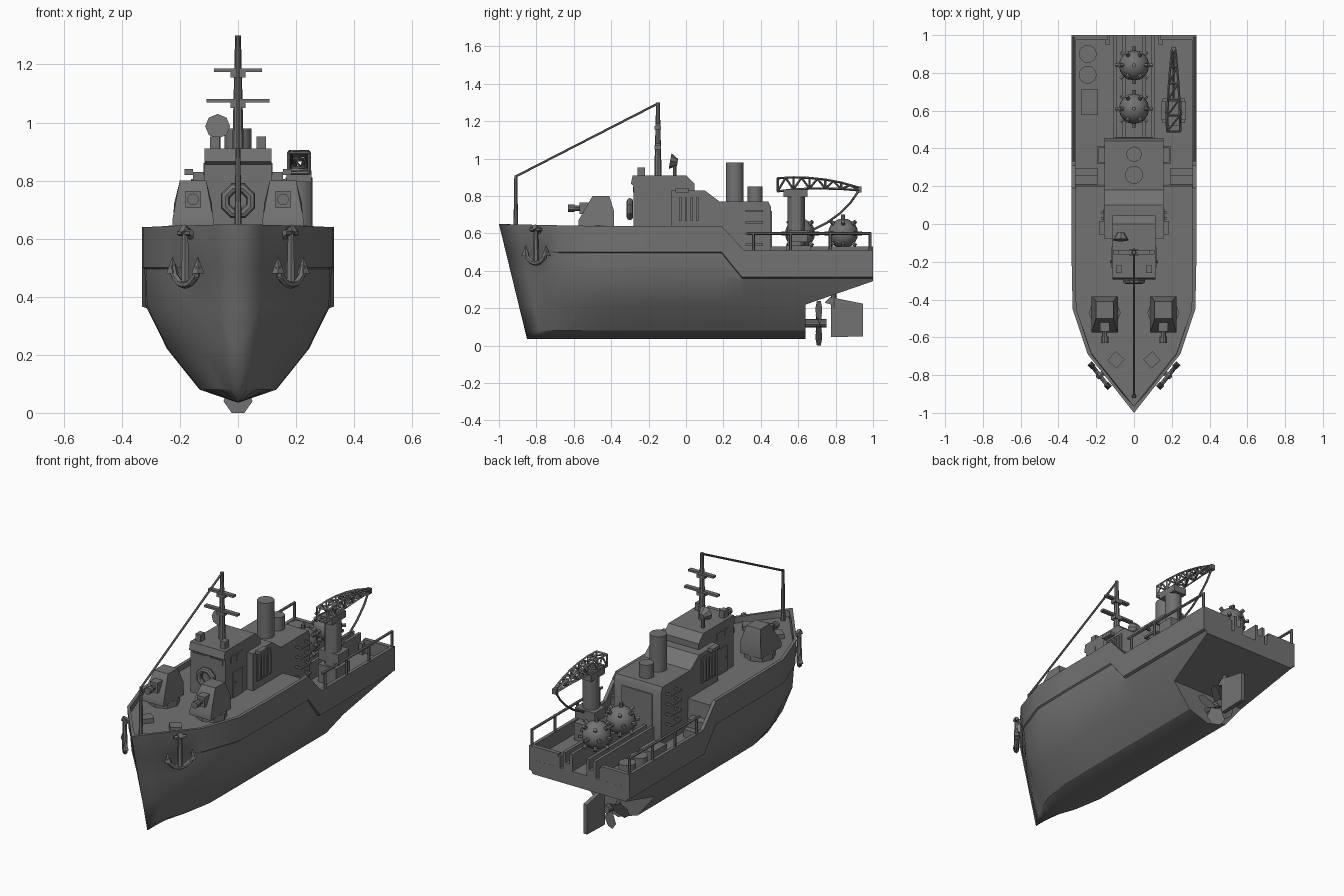
import bpy, bmesh, math
from mathutils import Vector, Matrix

if "Cube" in bpy.data.objects:
    bpy.data.objects.remove(bpy.data.objects["Cube"])

grey = bpy.data.materials.new("ship_grey")
grey.diffuse_color = (0.17, 0.17, 0.17, 1)
grey.use_nodes = True
grey.node_tree.nodes["Principled BSDF"].inputs["Base Color"].default_value = grey.diffuse_color


def finish(name, bm):
    bmesh.ops.remove_doubles(bm, verts=bm.verts, dist=0.0002)
    bmesh.ops.recalc_face_normals(bm, faces=bm.faces)
    me = bpy.data.meshes.new(name)
    bm.to_mesh(me)
    bm.free()
    me.materials.append(grey)
    ob = bpy.data.objects.new(name, me)
    bpy.context.collection.objects.link(ob)
    return ob


def box(name, c, size, rot=None):
    bm = bmesh.new()
    m = Matrix.Translation(c) @ (rot or Matrix()) @ Matrix.Diagonal((*size, 1))
    bmesh.ops.create_cube(bm, size=1, matrix=m)
    return finish(name, bm)


def prism(name, pts, hw, x=0, taper=lambda y, z: 1):
    # side profile in (y, z), extruded across x
    bm = bmesh.new()
    a = [bm.verts.new((x - hw * taper(y, z), y, z)) for y, z in pts]
    b = [bm.verts.new((x + hw * taper(y, z), y, z)) for y, z in pts]
    bm.faces.new(a)
    bm.faces.new(b)
    for i in range(len(pts)):
        j = (i + 1) % len(pts)
        bm.faces.new((a[i], a[j], b[j], b[i]))
    return finish(name, bm)


def rod(name, p, q, r, n=8, r2=None):
    p, q = Vector(p), Vector(q)
    d = q - p
    bm = bmesh.new()
    m = Matrix.Translation((p + q) / 2) @ d.to_track_quat('Z', 'Y').to_matrix().to_4x4()
    bmesh.ops.create_cone(bm, cap_ends=True, segments=n, radius1=r,
                          radius2=r if r2 is None else r2, depth=d.length, matrix=m)
    return finish(name, bm)


def interp(t, table):
    for (a, va), (b, vb) in zip(table, table[1:]):
        if t <= b:
            return va + (vb - va) * max(0, (t - a) / (b - a))
    return table[-1][1]


# hull: half sections lofted bow to stern, then mirrored
PLAN = [(-1, 0), (-.69, .245), (-.45, .325), (-.2, .33), (1, .33)]
SIDE = [(.035, 0), (.08, .4), (.22, .74), (.37, .965), (.5, .975)]
LEDGE = [(-1, .51), (-.7, .495), (.19, .495), (.3, .36), (1, .36)]
SHEER = [(-1, .65), (-.5, .64), (.19, .64), (.31, .51), (1, .51)]
DECK = [(-1, .61), (.2, .61), (.21, .43), (1, .43)]


def section(u, stern):
    w = min(1, max(0, (-.45 - u) / .55))
    plan, ledge, sheer = (interp(u, t) for t in (PLAN, LEDGE, SHEER))
    deck = interp(u, DECK)
    low = .22 + (u - .64) / .36 * .125 if stern else .035
    inner = max(0, plan - .02)
    pts = [(0, low)]
    for z in (.08, .22, min(.37, ledge - .01), ledge):
        z = max(z, low)
        pts.append((plan * interp(z, SIDE), z))
    pts += [(plan, ledge + .006), (plan, sheer), (inner, sheer), (inner, deck), (0, deck)]
    out = []
    for i, (x, z) in enumerate(pts):
        y = u + w * .15 * (.65 - z) / .615
        if i >= 7 and u < -.99:
            y = -.965
        out.append((x, y, z))
    return out


stations = [(u, 0) for u in (-1, -.9, -.8, -.69, -.57, -.45, -.2, .19, .2, .21, .3, .31, .64)]
stations += [(.64, 1), (.82, 1), (1, 1)]
bm = bmesh.new()
rings = [[bm.verts.new(p) for p in section(*s)] for s in stations]
for a, b in zip(rings, rings[1:]):
    for i in range(len(a) - 1):
        bm.faces.new((a[i], a[i + 1], b[i + 1], b[i]))
bm.faces.new(rings[-1])
hull = finish("hull", bm)
mod = hull.modifiers.new("mirror", 'MIRROR')
mod.merge_threshold = .0005

# deckhouse, bridge and roof equipment
prism("deckhouse", [(-.08, .6), (-.08, .83), (.1, .83), (.18, .77), (.44, .77), (.455, .74),
                    (.455, .42), (.19, .42), (.19, .6)], .155)
prism("bridge", [(-.28, .6), (-.28, .855), (-.295, .865), (-.285, .91), (0, .91), (.045, .865),
                 (.045, .82), (-.07, .82), (-.07, .6)], .115)
rod("main_funnel", (0, .26, .76), (0, .26, .98), .047, 20)
rod("aft_funnel", (0, .37, .76), (0, .37, .85), .04, 20)
box("aft_door", (0, .457, .58), (.2, .008, .28))
for s in (-1, 1):
    box("roof_box", (s * .08, -.24, .93), (.032, .04, .045))
    box("bridge_door", (s * .116, -.17, .685), (.008, .095, .15))
    rod("door_handle", (s * .115, -.2, .7), (s * .128, -.2, .7), .006)
    for y, d in ((-.215, .035), (-.15, .06)):
        box("side_window", (s * .116, y, .84), (.006, d, .04))
    box("front_window", (s * .055, -.281, .835), (.085, .006, .03))
    box("louvre_panel", (s * .157, .015, .73), (.01, .13, .15))
    for i in range(4):
        box("louvre_bar", (s * .166, -.03 + i * .03, .73), (.012, .013, .125))
    box("deck_locker", (s * .17, -.02, .83), (.03, .07, .02))
    for z in (.54, .6, .66, .72):
        box("ladder_rung", (s * .19, .365, z), (.01, .095, .012))
        for y in (.323, .407):
            box("rung_arm", (s * .172, y, z), (.045, .01, .012))
    box("deck_step", (s * .25, .235, .475), (.12, .05, .1))
    box("deck_step_low", (s * .25, .275, .45), (.12, .04, .05))

# lifebuoy on the bridge front
bpy.ops.mesh.primitive_torus_add(major_segments=8, minor_segments=8, major_radius=.047,
                                 minor_radius=.017, location=(0, -.3, .73),
                                 rotation=(math.pi / 2, math.pi / 8, 0))
buoy = bpy.context.object
buoy.name = "lifebuoy"
buoy.data.materials.append(grey)

# masts, yards, stay and radar dish
rod("main_mast", (0, -.15, .9), (0, -.15, 1.3), .02, 8, .01)
for z, w in ((1.18, .082), (1.075, .108)):
    box("yard", (0, -.15, z), (2 * w, .025, .013))
    box("yard_collar", (0, -.15, z - .015), (.05, .035, .02))
rod("bow_post", (0, -.91, .6), (0, -.91, .91), .013, 8, .008)
rod("stay_wire", (0, -.91, .905), (0, -.15, 1.295), .006, 6)
rod("radar_post", (-.07, -.06, .9), (-.07, -.06, .985), .01)
rod("radar_dish", (-.07, -.045, .98), (-.07, -.085, .987), .018, 8, .043)

# twin deck guns
for s in (-1, 1):
    x = s * .155
    rod("gun_base", (x, -.47, .605), (x, -.47, .645), .085, 8)
    prism("gun_shield", [(-.575, .64), (-.575, .67), (-.5, .8), (-.41, .8), (-.385, .72), (-.385, .64)],
          .07, x, lambda y, z: 1 if z < .7 else 1 - (z - .7) * 3.5)
    box("gun_port", (x, -.545, .735), (.05, .05, .06))
    rod("gun_barrel", (x, -.5, .735), (x, -.61, .735), .014, 10)
    rod("gun_muzzle", (x, -.595, .735), (x, -.63, .735), .02, 10)
    # mooring hatch and bow anchor
    box("bow_hatch", (s * .095, -.72, .622), (.065, .065, .03), Matrix.Rotation(s * math.radians(40), 4, 'Z'))
    t = Vector((s * .62, .785, 0))
    n = Vector((s * .785, -.62, 0))
    o = Vector((s * .166, -.79, .45)) + n * .02

    def at(u, z, k=0):
        return o + t * u + n * k + Vector((0, 0, z))
    rod("anchor_shank", at(0, 0), at(0, .17), .016, 6, .011)
    rod("anchor_stock", at(-.035, .17), at(.035, .17), .011, 6)
    rod("anchor_cleat", at(0, .16, -.03), at(0, .185, .012), .016, 6)
    arc = [(-.07, .055), (-.058, .02), (-.03, -.003), (0, -.01), (.03, -.003), (.058, .02), (.07, .055)]
    for p, q in zip(arc, arc[1:]):
        rod("anchor_arm", at(*p), at(*q), .013, 6)
    for u in (-.07, .07):
        rod("anchor_fluke", at(u, .03), at(u, .085), .022, 4, .002)

# stern bulwarks, rails and mine tracks
for s in (-1, 1):
    box("stern_bulwark", (s * .235, .987, .465), (.19, .025, .09))
    box("stern_post", (s * .14, .975, .46), (.025, .05, .07))
    for y in (.36, .56, .77, .985):
        rod("rail_post", (s * .32, y, .43), (s * .32, y, .605), .008, 6)
    rod("hand_rail", (s * .32, .33, .6), (s * .32, .99, .6), .008, 6)
    for x in (.055, .1):
        box("mine_track", (s * x, .725, .48), (.018, .55, .1))
    box("track_bed", (s * .078, .725, .45), (.05, .55, .04))

# spiked mines
for y in (.61, .84):
    c = Vector((0, y, .6))
    bm = bmesh.new()
    bmesh.ops.create_uvsphere(bm, u_segments=16, v_segments=10, radius=.08, matrix=Matrix.Translation(c))
    finish("mine", bm)
    for lat, count in ((90, 1), (40, 6), (0, 8), (-40, 6)):
        for i in range(count):
            a, b = 2 * math.pi * i / count, math.radians(lat)
            d = Vector((math.cos(a) * math.cos(b), math.sin(a) * math.cos(b), math.sin(b)))
            rod("mine_horn", c + d * .07, c + d * .1, .011, 6)

# drums and crate on the aft deck
for y in (.9, .79):
    rod("drum", (-.245, y, .42), (-.245, y, .525), .047, 16)
box("crate", (-.235, .645, .47), (.09, .135, .1))

# crane with lattice jib and hanging cable
CX = .21
box("crane_base", (CX, .6, .48), (.12, .13, .11))
rod("crane_column", (CX, .59, .5), (CX, .59, .81), .046, 12)
box("crane_drum", (CX, .6, .585), (.13, .1, .06))
box("crane_head", (CX, .585, .815), (.085, .13, .04))
JIB = [(.49, .825, .895, .035), (.575, .835, .9, .033), (.66, .84, .897, .03),
       (.745, .84, .888, .025), (.83, .838, .872, .018), (.925, .83, .845, .009)]
for a, b in zip(JIB, JIB[1:]):
    for s in (-1, 1):
        pa, ta = (Vector((CX + s * a[3], a[0], a[k])) for k in (1, 2))
        pb, tb = (Vector((CX + s * b[3], b[0], b[k])) for k in (1, 2))
        mid = (ta + tb) / 2
        for p, q in ((pa, pb), (ta, tb), (pa, ta), (pa, mid), (mid, pb)):
            rod("jib_lattice", p, q, .006, 4)
    for k in (1, 2):
        rod("jib_brace", (CX - a[3], a[0], a[k]), (CX + a[3], a[0], a[k]), .006, 4)
        rod("jib_diagonal", (CX - a[3], a[0], a[k]), (CX + b[3], b[0], b[k]), .005, 4)
box("jib_tip", (CX, .925, .835), (.025, .025, .03))
cable = [(.925, .83), (.88, .765), (.82, .705), (.75, .655), (.66, .61)]
for p, q in zip(cable, cable[1:]):
    rod("crane_cable", (CX, *p), (CX, *q), .006, 6)

# propeller and rudder
rod("propeller_shaft", (0, .62, .12), (0, .75, .12), .022, 10)
for i in range(4):
    r = Matrix.Translation((0, .71, .12)) @ Matrix.Rotation(i * math.pi / 2, 4, 'Y')
    bm = bmesh.new()
    blade = [(-.018, -.012, 0), (-.05, -.018, .08), (-.022, -.01, .12), (.022, .01, .12), (.05, .018, .08), (.018, .012, 0)]
    f = bm.faces.new([bm.verts.new(r @ Vector(p)) for p in blade])
    bmesh.ops.solidify(bm, geom=[f], thickness=.008)
    finish("propeller_blade", bm)
prism("rudder", [(.775, .045), (.945, .05), (.945, .225), (.77, .26), (.74, .23), (.775, .22)], .012)
rod("rudder_stock", (0, .79, .2), (0, .79, .3), .014, 8)

bpy.ops.object.select_all(action='SELECT')
bpy.context.view_layer.objects.active = hull
bpy.ops.object.shade_smooth_by_angle(angle=math.radians(30))
